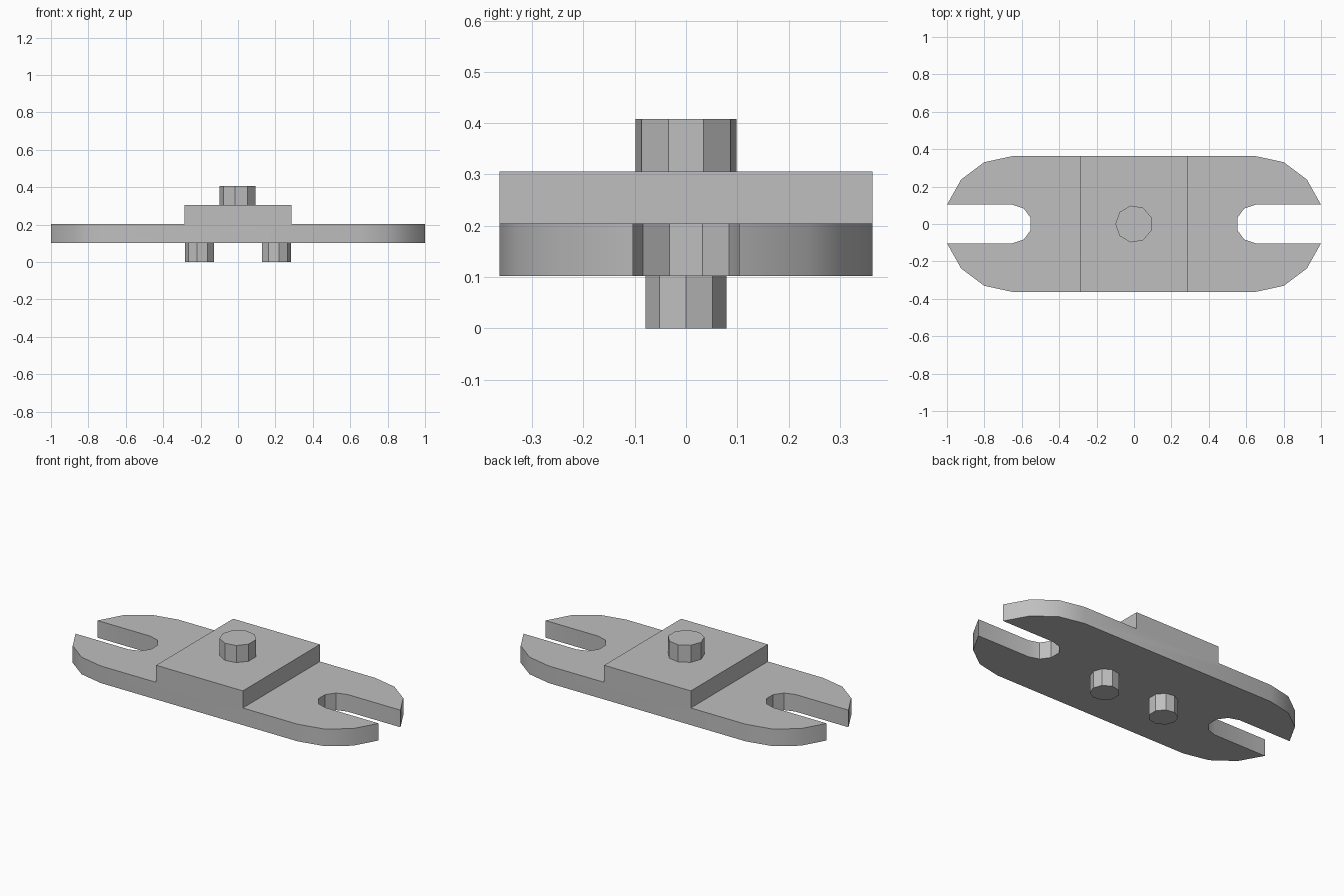
import bpy
import bmesh
from math import cos, sin, pi, radians

cube = bpy.data.objects.get("Cube")
if cube:
    bpy.data.objects.remove(cube, do_unlink=True)

LAYER = 0.102            # thickness of each stacked level
HALF_WIDTH = 0.363
END_X = 0.65             # centre of the rounded ends
SLOT_R = 0.103
BLOCK_X = 0.286

grey = bpy.data.materials.new("plain grey")
grey.use_nodes = True
colour = (0.52, 0.52, 0.52, 1)
grey.diffuse_color = colour
grey.node_tree.nodes["Principled BSDF"].inputs["Base Color"].default_value = colour


def finish(bm, name):
    """Turn a bmesh into a shaded object."""
    bmesh.ops.recalc_face_normals(bm, faces=bm.faces)
    mesh = bpy.data.meshes.new(name)
    bm.to_mesh(mesh)
    bm.free()
    mesh.materials.append(grey)
    ob = bpy.data.objects.new(name, mesh)
    bpy.context.collection.objects.link(ob)
    bpy.ops.object.select_all(action='DESELECT')
    ob.select_set(True)
    bpy.context.view_layer.objects.active = ob
    bpy.ops.object.shade_smooth_by_angle(angle=radians(30))
    return ob


def extrude_up(bm, face, height):
    """Extrude a face upward and return the new top face."""
    new = bmesh.ops.extrude_face_region(bm, geom=[face])["geom"]
    verts = [g for g in new if isinstance(g, bmesh.types.BMVert)]
    bmesh.ops.translate(bm, verts=verts, vec=(0, 0, height))
    return next(g for g in new if isinstance(g, bmesh.types.BMFace))


def peg(name, x, z, radius, turn):
    """Nine-sided upright peg."""
    bm = bmesh.new()
    ring = [bm.verts.new((x + radius * cos(turn + i * 2 * pi / 9),
                          radius * sin(turn + i * 2 * pi / 9), z)) for i in range(9)]
    base = bm.faces.new(ring)
    bmesh.ops.extrude_face_region(bm, geom=[base], use_keep_orig=True)
    top = [v for v in bm.verts if v not in ring]
    bmesh.ops.translate(bm, verts=top, vec=(0, 0, LAYER))
    return finish(bm, name)


# Quarter outline: raised block corner, rounded end, then the slot's round bottom
quarter = [(BLOCK_X, HALF_WIDTH)]
tip = math_tip = radians(16.5)
for i in range(4):
    a = pi / 2 + (tip - pi / 2) * i / 3
    quarter.append((END_X + HALF_WIDTH * cos(a), HALF_WIDTH * sin(a)))
quarter[-1] = (1.0, SLOT_R)
for deg in (90, 126, 162):
    a = radians(deg)
    quarter.append((END_X + SLOT_R * cos(a), SLOT_R * sin(a)))

# Mirror to the whole outline
right = quarter + [(x, -y) for x, y in reversed(quarter)]
outline = right + [(-x, y) for x, y in reversed(right)]

# Slotted plate with the raised block drawn up from its middle
bm = bmesh.new()
bottom = bm.faces.new([bm.verts.new((x, y, LAYER)) for x, y in outline])
bottom_copy = bmesh.ops.duplicate(bm, geom=[bottom])["geom"]
keep = next(g for g in bottom_copy if isinstance(g, bmesh.types.BMFace))
top = extrude_up(bm, keep, LAYER)
for side in (-1, 1):
    pair = [v for v in bm.verts if v.co.z > LAYER * 1.5
            and abs(v.co.x - side * BLOCK_X) < 0.001]
    bmesh.ops.connect_verts(bm, verts=pair)
middle = next(f for f in bm.faces if all(
    v.co.z > LAYER * 1.5 and abs(v.co.x) < BLOCK_X + 0.001 for v in f.verts))
extrude_up(bm, middle, LAYER)
bmesh.ops.remove_doubles(bm, verts=bm.verts, dist=0.0001)
bmesh.ops.recalc_face_normals(bm, faces=bm.faces)
bmesh.ops.dissolve_limit(bm, angle_limit=radians(1), verts=bm.verts, edges=bm.edges)
finish(bm, "slotted_plate")

# Knob on top, locating pegs underneath
peg("top_knob", 0, 3 * LAYER, 0.1, pi)
peg("left_peg", 0.204, 0, 0.08, 0)
peg("right_peg", -0.204, 0, 0.08, pi)
